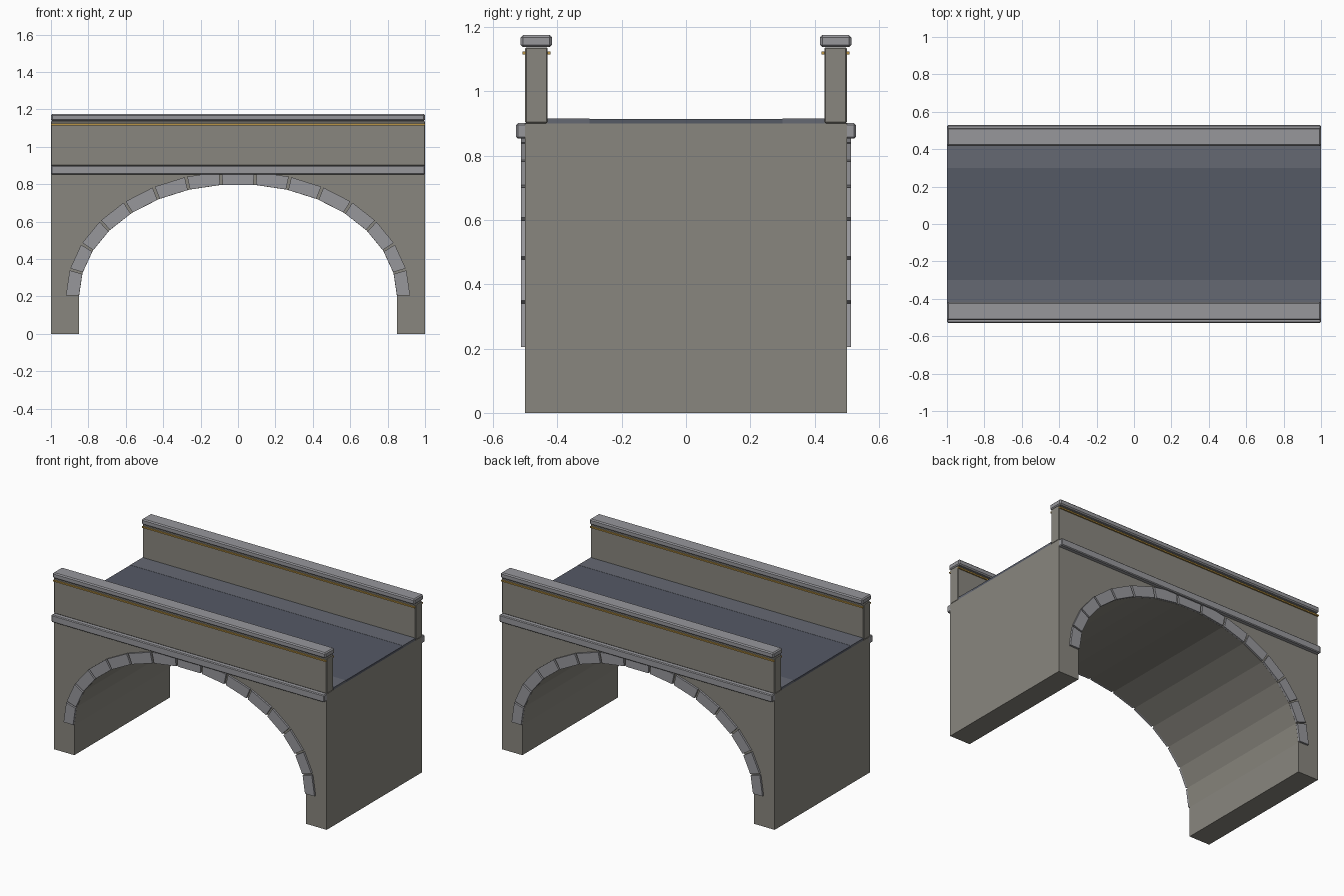
import bpy, bmesh
from math import sin, cos, pi, radians, hypot

if "Cube" in bpy.data.objects:
    bpy.data.objects.remove(bpy.data.objects["Cube"])

A, B, SPRING, N = 0.85, 0.60, 0.20, 15   # arch half width, rise, spring height, stones


def material(name, rgb):
    m = bpy.data.materials.new(name)
    m.diffuse_color = (*rgb, 1)
    m.use_nodes = True
    m.node_tree.nodes["Principled BSDF"].inputs["Base Color"].default_value = m.diffuse_color
    return m


STONE = material("stone", (0.25, 0.24, 0.21))
TRIM = material("trim", (0.31, 0.31, 0.33))
PAVING = material("paving", (0.13, 0.14, 0.17))
ASPHALT = material("asphalt", (0.09, 0.10, 0.13))
BRASS = material("brass", (0.50, 0.30, 0.06))


def add_prism(bm, profile, y0, y1):
    """Extrude an (x, z) profile along y."""
    verts = [bm.verts.new((x, y0, z)) for x, z in profile]
    face = bm.faces.new(verts)
    ext = bmesh.ops.extrude_face_region(bm, geom=[face])
    moved = [g for g in ext["geom"] if isinstance(g, bmesh.types.BMVert)]
    bmesh.ops.translate(bm, verts=moved, vec=(0, y1 - y0, 0))


def finish(name, bm, mat, bevel=0):
    bmesh.ops.recalc_face_normals(bm, faces=bm.faces[:])
    me = bpy.data.meshes.new(name)
    bm.to_mesh(me)
    bm.free()
    me.materials.append(mat)
    ob = bpy.data.objects.new(name, me)
    bpy.context.collection.objects.link(ob)
    if bevel:
        mod = ob.modifiers.new("bevel", 'BEVEL')
        mod.width = bevel
        mod.segments = 1
    return ob


def beam(name, y0, y1, z0, z1, mat, bevel=0):
    """Full-length bar along x."""
    bm = bmesh.new()
    add_prism(bm, [(-1, z0), (1, z0), (1, z1), (-1, z1)], min(y0, y1), max(y0, y1))
    return finish(name, bm, mat, bevel)


def arch_point(t, offset=0):
    """Point on the elliptical arch, pushed out along its normal."""
    nx, nz = cos(t) / A, sin(t) / B
    k = offset / hypot(nx, nz)
    return A * cos(t) + nx * k, SPRING + B * sin(t) + nz * k


# Bridge body with arched opening
bm = bmesh.new()
arch = [arch_point(pi * i / N) for i in range(N + 1)]
add_prism(bm, [(-1, 0), (-1, 0.9), (1, 0.9), (1, 0), (A, 0)] + arch + [(-A, 0)], -0.5, 0.5)
finish("bridge_body", bm, STONE)

# Road surface
beam("roadway", -0.3, 0.3, 0.9, 0.914, ASPHALT)

for side, s in (("front", -1), ("back", 1)):
    # Arch stones with narrow joints
    bm = bmesh.new()
    gap = radians(0.45)
    for i in range(N):
        t0, t1 = pi * i / N + gap, pi * (i + 1) / N - gap
        add_prism(bm, [arch_point(t0), arch_point(t0, 0.07),
                       arch_point(t1, 0.07), arch_point(t1)], s * 0.495, s * 0.513)
    finish(side + "_arch_stones", bm, TRIM)

    # Pavement, string course, parapet and coping
    beam(side + "_pavement", s * 0.3, s * 0.43, 0.9, 0.915, PAVING)
    beam(side + "_string_course", s * 0.49, s * 0.528, 0.853, 0.901, TRIM, 0.005)
    beam(side + "_parapet", s * 0.43, s * 0.5, 0.9, 1.137, STONE, 0.004)
    beam(side + "_coping", s * 0.417, s * 0.514, 1.138, 1.175, TRIM, 0.007)

    # Thin metal lines on both faces of the parapet
    beam(side + "_outer_line", s * 0.499, s * 0.509, 1.115, 1.124, BRASS)
    beam(side + "_inner_line", s * 0.422, s * 0.431, 1.115, 1.124, BRASS)
